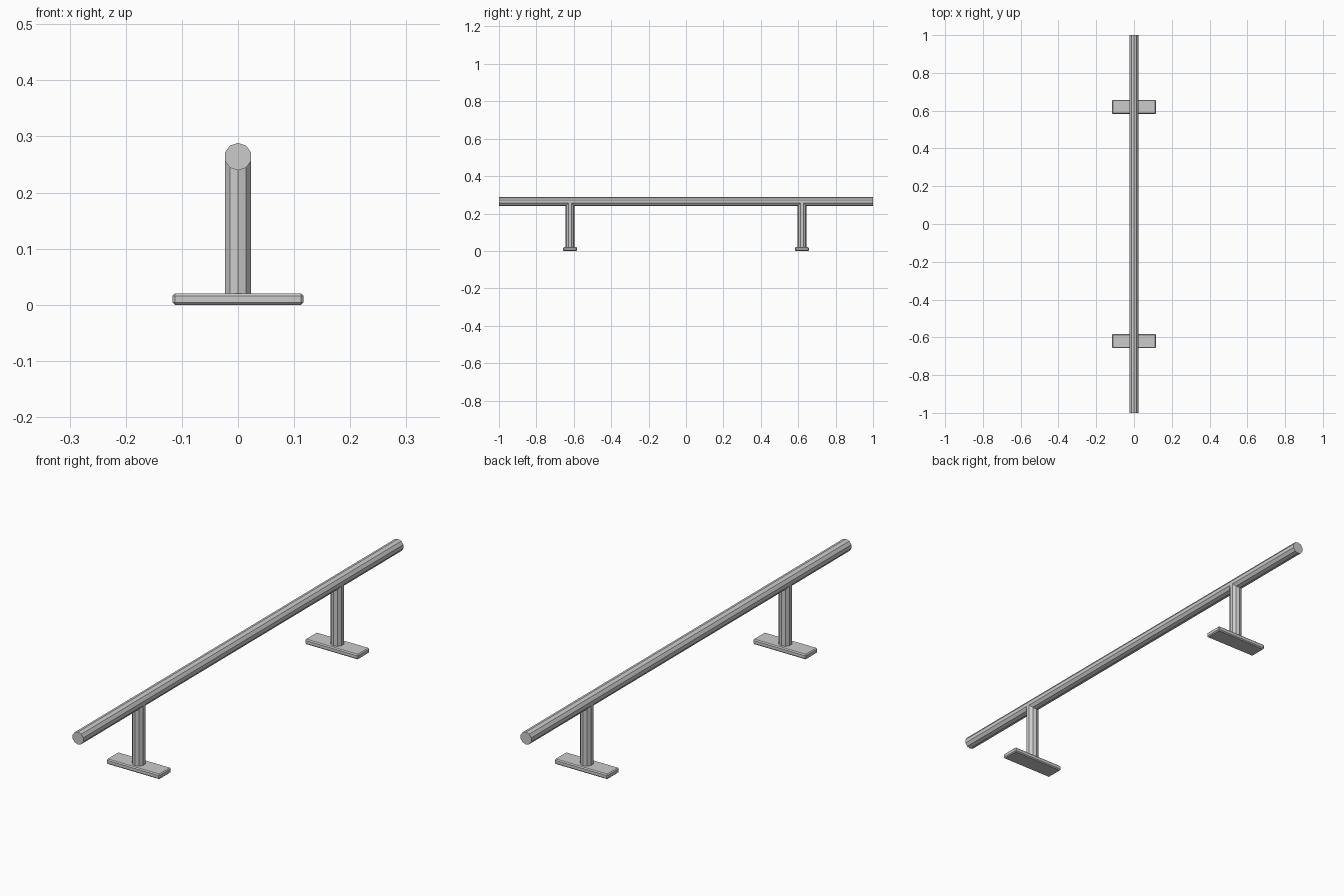
import bpy
import bmesh
from math import pi, sin, cos
from mathutils import Matrix

if "Cube" in bpy.data.objects:
    bpy.data.objects.remove(bpy.data.objects["Cube"])

R = 0.0245         # tube radius
RAIL_Z = 0.264     # rail centre height
POST_Y = 0.62      # post distance from the middle


def add_object(name, bm):
    bmesh.ops.recalc_face_normals(bm, faces=bm.faces)
    mesh = bpy.data.meshes.new(name)
    bm.to_mesh(mesh)
    bm.free()
    obj = bpy.data.objects.new(name, mesh)
    bpy.context.collection.objects.link(obj)
    return obj


def tube(name, length, matrix):
    # ten-sided capped tube along local z, with a corner on local y
    bm = bmesh.new()
    bmesh.ops.create_cone(bm, cap_ends=True, segments=10, radius1=R, radius2=R, depth=length)
    v = bm.verts[:][0].co
    offset = pi / 2 - math_angle(v)
    bmesh.ops.rotate(bm, verts=bm.verts, matrix=Matrix.Rotation(offset, 3, 'Z'))
    bm.transform(matrix)
    return add_object(name, bm)


def math_angle(v):
    return v.to_2d().angle_signed((1, 0))


def plate(name, size, location, chamfer):
    bm = bmesh.new()
    bmesh.ops.create_cube(bm, size=1)
    bm.transform(Matrix.Translation(location) @ Matrix.Diagonal((*size, 1)))
    bmesh.ops.bevel(bm, geom=bm.edges[:], offset=chamfer, segments=1,
                    affect='EDGES', profile=0.5)
    return add_object(name, bm)


# Long grind rail
tube("rail", 2.0, Matrix.Translation((0, 0, RAIL_Z)) @ Matrix.Rotation(pi / 2, 4, 'X'))

# Posts run up under the rail's widest corners, each on a chamfered foot plate
post_bottom = 0.018
post_top = RAIL_Z - R * sin(pi / 10)
for label, y in (("front", -POST_Y), ("back", POST_Y)):
    tube(label + "_post", post_top - post_bottom,
         Matrix.Translation((0, y, (post_top + post_bottom) / 2)))
    plate(label + "_foot_plate", (0.233, 0.074, 0.02), (0, y, 0.01), 0.004)
